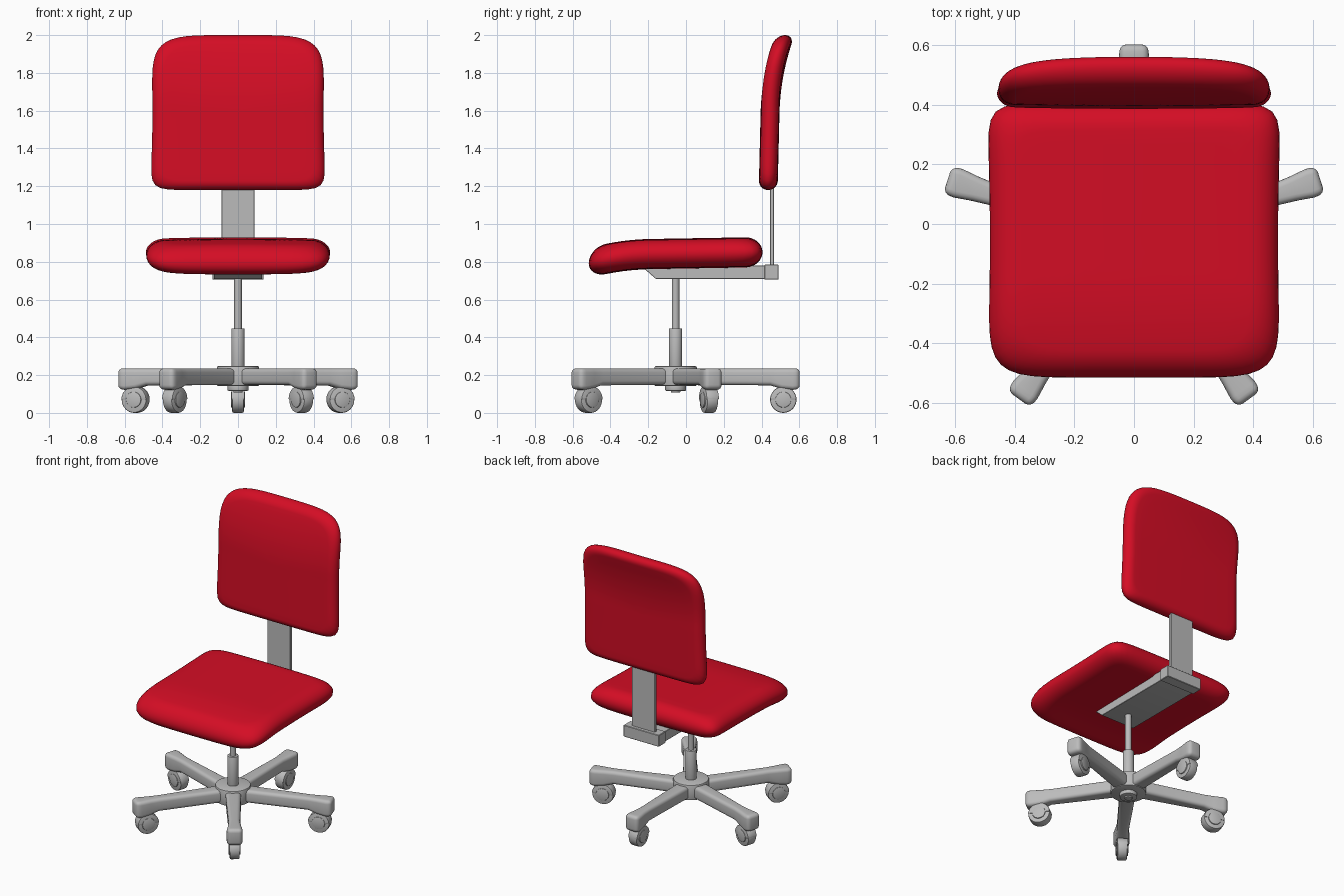
import bpy, bmesh, math
from mathutils import Matrix, Vector

if "Cube" in bpy.data.objects:
    bpy.data.objects.remove(bpy.data.objects["Cube"], do_unlink=True)


def material(name, color):
    m = bpy.data.materials.new(name)
    m.use_nodes = True
    m.diffuse_color = color
    m.node_tree.nodes["Principled BSDF"].inputs["Base Color"].default_value = color
    return m


RED = material("red fabric", (0.66, 0.004, 0.018, 1))
GREY = material("grey metal", (0.5, 0.5, 0.5, 1))


def finish(name, bm, mat, place=Matrix(), bevel=0.0, segments=3, sharp=35):
    """Bevel the hard edges, shade, and link the part into the scene."""
    bmesh.ops.recalc_face_normals(bm, faces=bm.faces)
    if bevel:
        hard = [e for e in bm.edges if e.calc_face_angle(0) > math.radians(30)]
        bmesh.ops.bevel(bm, geom=hard, offset=bevel, segments=segments,
                        profile=0.5, affect='EDGES', clamp_overlap=True)
    mesh = bpy.data.meshes.new(name)
    bm.to_mesh(mesh)
    bm.free()
    mesh.shade_smooth()
    mesh.set_sharp_from_angle(angle=math.radians(sharp))
    mesh.materials.append(mat)
    obj = bpy.data.objects.new(name, mesh)
    obj.matrix_world = place
    bpy.context.collection.objects.link(obj)
    return obj


def loft(rings, closed_ends=True):
    bm = bmesh.new()
    rows = [[bm.verts.new(p) for p in ring] for ring in rings]
    for a, b in zip(rows, rows[1:]):
        for i in range(len(a)):
            j = (i + 1) % len(a)
            bm.faces.new((a[i], a[j], b[j], b[i]))
    if closed_ends:
        bm.faces.new(rows[0])
        bm.faces.new(rows[-1])
    return bm


def cylinder(name, radius, z0, z1, place, bevel=0.0, sides=32):
    ring = [(radius * math.cos(2 * math.pi * i / sides),
             radius * math.sin(2 * math.pi * i / sides)) for i in range(sides)]
    bm = loft([[(x, y, z) for x, y in ring] for z in (z0, z1)])
    return finish(name, bm, GREY, place, bevel, 2)


def extrude_x(name, profile, half, bevel):
    """Extrude a side profile of (y, z) points across the width."""
    bm = loft([[(x, y, z) for y, z in profile] for x in (-half, half)])
    return finish(name, bm, GREY, bevel=bevel, segments=1)


def pad(name, shape, n_low, n_high, rim):
    """Cushion: a rounded square outline lofted over a rounded rim section."""
    steps = 20
    side = [-1 + 2 * i / steps for i in range(steps)]
    square = ([(t, -1) for t in side] + [(1, t) for t in side]
              + [(-t, 1) for t in side] + [(-1, -t) for t in side])
    outline = []
    for u, v in square:
        n = n_low if v < 0 else n_high
        k = (abs(u) ** n + abs(v) ** n) ** (-1 / n)
        outline.append((u * k, v * k))
    flat = [(1 - rim) * i / 8 for i in range(1, 8)]
    half = [(r, 1.0) for r in [0.01] + flat]
    for i in range(9):
        a = math.pi / 2 * i / 8
        half.append((1 - rim + rim * math.sin(a), math.cos(a)))
    section = half + [(r, -h) for r, h in reversed(half[:-1])]
    rings = [[shape(u * r, v * r, h) for u, v in outline] for r, h in section]
    return finish(name, loft(rings), RED, sharp=80)


# Cushions
def seat_shape(u, v, h):
    nose = 0.042 * max(0, (-v - 0.3) / 0.7) ** 2
    middle = 0.843 + 0.008 * v - nose
    thick = 0.08 * (1 - 0.1 * u * u)
    return (u * (0.483 + 0.012 * v * v), -0.055 + 0.46 * v, middle + h * thick)


def back_shape(u, v, h):
    lean = 0.07 * max(0, v) ** 2
    middle = 0.435 + 0.01 * (v + 1) + lean - 0.015 * u * u * max(0, v)
    thick = 0.05 * (1 - 0.1 * u * u)
    return (u * (0.453 + 0.014 * v * v), middle + h * thick, 1.59 + 0.41 * v)


pad("seat_cushion", seat_shape, 7, 11, 0.2)
pad("backrest_cushion", back_shape, 11, 5, 0.12)

# Seat bracket and back support
extrude_x("seat_bracket", [(-0.24, 0.78), (-0.16, 0.71), (0.43, 0.71), (0.43, 0.78)],
          0.128, 0.002)
extrude_x("post_socket", [(0.415, 0.705), (0.49, 0.705), (0.49, 0.785), (0.415, 0.785)],
          0.135, 0.003)
extrude_x("back_post", [(0.445, 0.74), (0.466, 0.74), (0.466, 1.25), (0.445, 1.25)],
          0.0875, 0.002)

# Column and hub
centre = Matrix.Translation((0, -0.055, 0))
cylinder("gas_lift", 0.02, 0.4, 0.73, centre)
cylinder("column_sleeve", 0.035, 0.2, 0.447, centre, 0.004)
cylinder("hub", 0.112, 0.142, 0.248, centre, 0.008, 48)
cylinder("hub_boss", 0.055, 0.117, 0.15, centre, 0.004)
cylinder("hub_pin", 0.025, 0.108, 0.12, centre, 0.003)


def base_arm(name, place):
    stations = [(0.04, 0.05, 0.148), (0.12, 0.048, 0.148), (0.5, 0.037, 0.146),
                (0.56, 0.042, 0.128), (0.62, 0.05, 0.122), (0.657, 0.047, 0.126)]
    rings = [[(r, -w, low), (r, w, low), (r, w, 0.235), (r, -w, 0.235)]
             for r, w, low in stations]
    finish(name, loft(rings), GREY, place, 0.022, 4, 50)


def caster_hood(name, place):
    arc = [(0.07 * math.cos(math.pi * i / 16), 0.07 * math.sin(math.pi * i / 16))
           for i in range(17)]
    bm = loft([[(x, y, z) for x, y in arc] for z in (-0.035, 0.035)])
    finish(name, bm, GREY, place, 0.006, 2)


# Five arms, each with a caster rolling along the arm
for i in range(5):
    arm = centre @ Matrix.Rotation(math.radians(90 + 72 * i), 4, 'Z')
    axle = arm @ Matrix.Translation((0.57, 0, 0.07)) @ Matrix.Rotation(math.pi / 2, 4, 'X')
    base_arm(f"base_arm_{i + 1}", arm)
    cylinder(f"caster_stem_{i + 1}", 0.025, 0.1, 0.15, arm @ Matrix.Translation((0.585, 0, 0)))
    cylinder(f"caster_wheel_{i + 1}", 0.07, -0.031, 0.031, axle, 0.008)
    cylinder(f"caster_cap_{i + 1}", 0.042, -0.038, 0.038, axle, 0.004)
    caster_hood(f"caster_hood_{i + 1}", axle)
